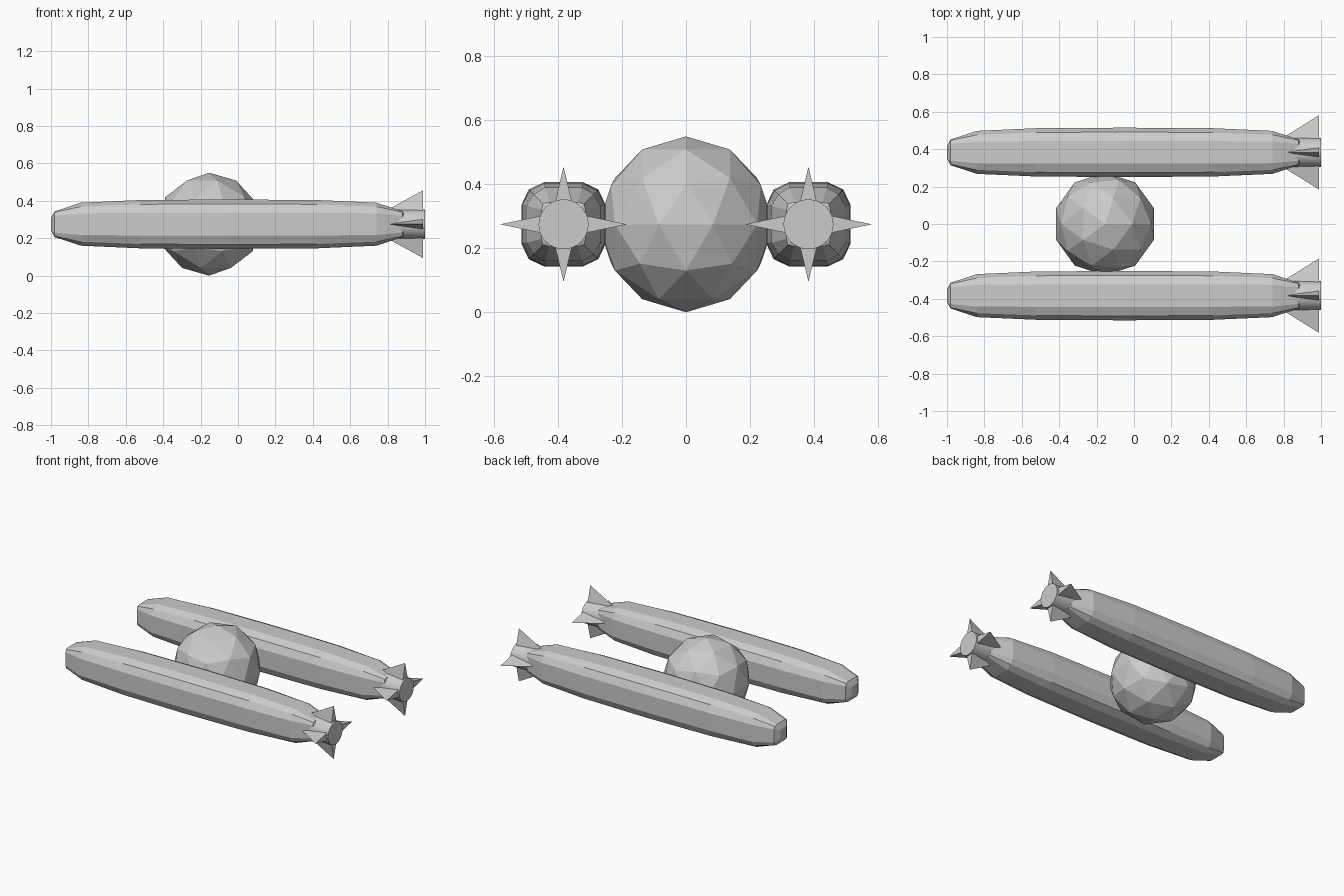
import bpy, bmesh, math
from mathutils import Vector

if "Cube" in bpy.data.objects:
    bpy.data.objects.remove(bpy.data.objects["Cube"])

ZC, YC, XC = 0.275, 0.383, -0.05   # hull axis height, side offset, mid length


def make_object(name, bm):
    bmesh.ops.recalc_face_normals(bm, faces=bm.faces)
    me = bpy.data.meshes.new(name)
    bm.to_mesh(me)
    bm.free()
    ob = bpy.data.objects.new(name, me)
    bpy.context.collection.objects.link(ob)
    return ob


def section(a, c, k):
    """Rounded square: a = half width, c = corner point, k = half of the flat."""
    pts = []
    for q in range(4):
        for y, z in ((a, -k), (a, k), (c, c)):
            for _ in range(q):
                y, z = -z, y
            pts.append((y, z))
    return pts


def hull(name, yc):
    # rings from nose to middle, mirrored to the tail
    half = [(0.95, 0.035, 0.032, 0.025), (0.93, 0.069, 0.064, 0.045),
            (0.79, 0.115, 0.094, 0.058), (0.475, 0.129, 0.106, 0.06)]
    stations = [(-t, a, c, k) for t, a, c, k in half]
    stations += [(0, 0.132, 0.109, 0.06)] + half[::-1]
    bm = bmesh.new()
    rings = [[bm.verts.new((XC + t, yc + y, ZC + z)) for y, z in section(a, c, k)]
             for t, a, c, k in stations]
    for r0, r1 in zip(rings, rings[1:]):
        for i in range(12):
            j = (i + 1) % 12
            bm.faces.new((r0[i], r0[j], r1[j], r1[i]))
    bm.faces.new(rings[0])
    bm.faces.new(rings[-1])
    make_object(name, bm)


def fin(name, yc, quarter):
    # wedge with a sharp leading edge and a triangular trailing face
    tip = 0.198 if quarter % 2 == 0 else 0.18
    bm = bmesh.new()
    vs = []
    for x, r, w in ((0.75, 0.05, 0), (0.99, 0.05, 0.031),
                    (0.99, 0.05, -0.031), (0.988, tip, 0)):
        y, z = r, w
        for _ in range(quarter):
            y, z = -z, y
        vs.append(bm.verts.new((x, yc + y, ZC + z)))
    for f in ((0, 1, 2), (0, 1, 3), (0, 2, 3), (1, 2, 3)):
        bm.faces.new([vs[i] for i in f])
    make_object(name, bm)


# central faceted ball
bpy.ops.mesh.primitive_ico_sphere_add(subdivisions=2, radius=0.275,
                                      location=(-0.155, 0, ZC))
bpy.context.object.name = "center_ball"

# two hulls, each with an exhaust nozzle and four tail fins
for side, yc in (("front", -YC), ("back", YC)):
    hull(side + "_hull", yc)
    bpy.ops.mesh.primitive_cylinder_add(vertices=32, radius=0.078, depth=0.2,
                                        location=(0.9, yc, ZC),
                                        rotation=(0, math.pi / 2, 0))
    bpy.context.object.name = side + "_nozzle"
    bpy.ops.object.shade_smooth_by_angle()
    for q in range(4):
        fin(f"{side}_fin_{q + 1}", yc, q)
